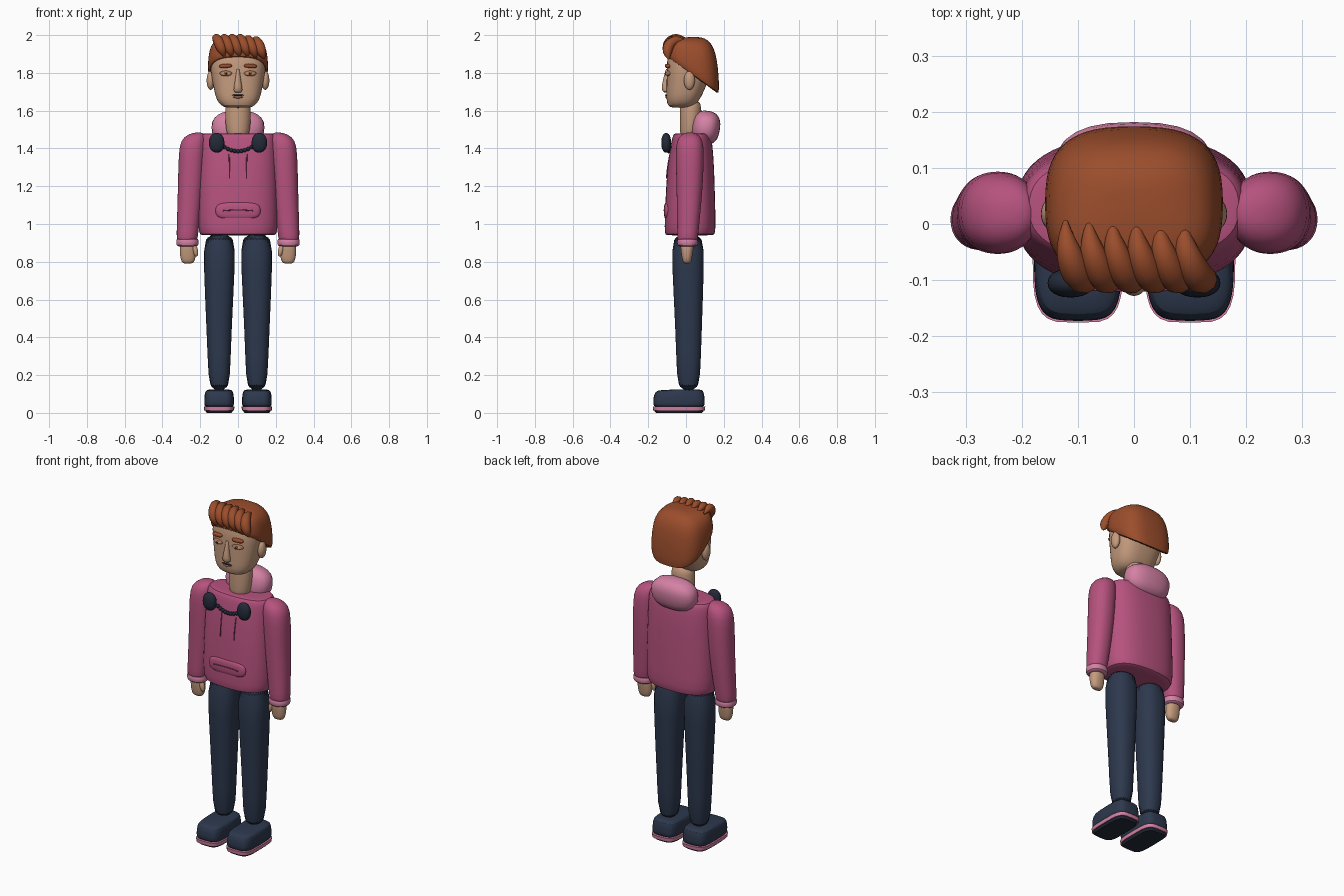
import bpy, bmesh
from math import sin, cos, pi, copysign
from mathutils import Vector, Euler

default = bpy.data.objects.get("Cube")
if default:
    bpy.data.objects.remove(default)


def material(name, r, g, b):
    m = bpy.data.materials.new(name)
    m.use_nodes = True
    m.diffuse_color = (r, g, b, 1)
    m.node_tree.nodes["Principled BSDF"].inputs["Base Color"].default_value = (r, g, b, 1)
    return m


SKIN = material("skin", .56, .33, .21)
LIP = material("lip", .36, .16, .10)
HAIR = material("auburn hair", .33, .075, .025)
PINK = material("sweatshirt pink", .47, .085, .21)
ROSE = material("trim pink", .66, .22, .37)
SEAM = material("seam pink", .25, .05, .12)
NAVY = material("navy cloth", .026, .04, .075)
DARK = material("dark navy", .017, .023, .04)
EYE = material("eye amber", .42, .15, .05)


def power(v, n):
    """Signed power that squares off a circle."""
    return copysign(abs(v) ** (2 / n), v)


def finish(name, bm, mat, levels=0):
    bmesh.ops.recalc_face_normals(bm, faces=bm.faces)
    me = bpy.data.meshes.new(name)
    bm.to_mesh(me)
    bm.free()
    me.materials.append(mat)
    ob = bpy.data.objects.new(name, me)
    bpy.context.collection.objects.link(ob)
    if levels:
        ob.modifiers.new("smooth", "SUBSURF").levels = levels
        ob.modifiers["smooth"].render_levels = levels
    for o in bpy.context.selected_objects:
        o.select_set(False)
    ob.select_set(True)
    bpy.context.view_layer.objects.active = ob
    bpy.ops.object.shade_smooth_by_angle(angle=pi / 4)
    return ob


def loft(name, rings, mat, n=2, side=1, seg=28, levels=1):
    """Skin rings of (z, centre x, centre y, radius x, radius y[, back tilt])."""
    bm = bmesh.new()
    loops = []
    for z, cx, cy, rx, ry, *tilt in rings:
        slope = tilt[0] if tilt else 0
        loop = []
        for i in range(seg):
            a = 2 * pi * i / seg
            dy = ry * power(sin(a), n)
            loop.append(bm.verts.new((side * (cx + rx * power(cos(a), n)), cy + dy, z - slope * dy)))
        loops.append(loop)
    for lo, hi in zip(loops, loops[1:]):
        for i in range(seg):
            j = (i + 1) % seg
            bm.faces.new((lo[i], lo[j], hi[j], hi[i]))
    bm.faces.new(loops[0])
    bm.faces.new(loops[-1])
    return finish(name, bm, mat, levels)


def blob(name, loc, size, mat, n=2, rot=(0, 0, 0), seg=24):
    """Ellipsoid, boxier as n grows."""
    bm = bmesh.new()
    bmesh.ops.create_uvsphere(bm, u_segments=seg, v_segments=seg // 2, radius=1)
    turn = Euler(rot).to_matrix()
    for v in bm.verts:
        v.co = turn @ Vector([power(c, n) * s for c, s in zip(v.co, size)]) + Vector(loc)
    return finish(name, bm, mat)


def tube(name, points, mat, depth, radii=None):
    """Round strand along a smooth path, turned into a mesh."""
    cu = bpy.data.curves.new(name, "CURVE")
    cu.dimensions = "3D"
    cu.bevel_depth = depth
    cu.bevel_resolution = 3
    cu.use_fill_caps = True
    sp = cu.splines.new("NURBS")
    sp.points.add(len(points) - 1)
    for i, p in enumerate(points):
        sp.points[i].co = (*p, 1)
        sp.points[i].radius = radii[i] if radii else 1
    sp.use_endpoint_u = True
    sp.order_u = 3
    cu.materials.append(mat)
    ob = bpy.data.objects.new(name, cu)
    bpy.context.collection.objects.link(ob)
    for o in bpy.context.selected_objects:
        o.select_set(False)
    ob.select_set(True)
    bpy.context.view_layer.objects.active = ob
    bpy.ops.object.convert(target="MESH")
    bpy.ops.object.shade_smooth_by_angle(angle=pi / 3)


# Sweatshirt body
loft("sweatshirt", [(.94, 0, .02, .19, .12), (.942, 0, .02, .2, .13), (.97, 0, .022, .213, .137),
                    (1.1, 0, .022, .213, .133), (1.3, 0, .025, .207, .125), (1.42, 0, .03, .203, .111),
                    (1.46, 0, .03, .2, .103), (1.48, 0, .03, .19, .093), (1.48, 0, .03, .17, .08)], PINK, 2.5)
blob("hood", (0, .105, 1.51), (.14, .075, .09), ROSE, 2.5, (-.15, 0, 0))
blob("front_pocket", (0, -.095, 1.07), (.12, .022, .047), PINK, 3)
tube("pocket_seam", [(-.08, -.116, 1.07), (0, -.119, 1.078), (.08, -.116, 1.07)], SEAM, .003)

# Neck and head
loft("neck", [(1.44, 0, .02, .04, .04), (1.47, 0, .02, .058, .052), (1.53, 0, .025, .068, .058),
              (1.62, 0, .025, .068, .058), (1.66, 0, .02, .06, .05)], SKIN)
loft("head", [(1.615, 0, -.03, .06, .045), (1.625, 0, -.025, .09, .072), (1.66, 0, -.015, .117, .09),
              (1.72, 0, 0, .129, .103), (1.8, 0, .015, .145, .118), (1.88, 0, .02, .149, .122),
              (1.94, 0, .02, .125, .1), (1.96, 0, .02, .07, .06)], SKIN, 2.6)

# Nose and mouth
loft("nose", [(1.695, 0, -.1, .012, .012), (1.7, 0, -.104, .024, .02), (1.72, 0, -.108, .024, .024),
              (1.77, 0, -.102, .013, .018), (1.83, 0, -.095, .009, .012)], SKIN, seg=16)
blob("mouth_line", (0, -.104, 1.682), (.032, .008, .004), DARK)
blob("lower_lip", (0, -.101, 1.672), (.026, .009, .007), LIP)

# Hair cap, low at the nape, with a tilted hairline
loft("hair_cap", [(1.79, 0, .035, .13, .12, .74), (1.785, 0, .035, .155, .14, .72), (1.82, 0, .036, .161, .14, .6),
                  (1.88, 0, .036, .158, .135, .42), (1.935, 0, .036, .148, .122, .25),
                  (1.97, 0, .038, .12, .097, .12), (1.987, 0, .04, .07, .057, 0),
                  (1.99, 0, .04, .015, .015, 0)], HAIR, 2.8)

# Swept fringe
for i in range(6):
    x = -.122 + .042 * i
    drop = .006 * max(0, i - 3)
    tube(f"fringe_lock_{i + 1}",
         [(x, .005, 1.975 - drop), (x, -.02, 1.985 - drop), (x + .008, -.06, 1.985 - drop),
          (x + .025, -.095, 1.955 - drop), (x + .042, -.1, 1.91 - drop), (x + .05, -.09, 1.885 - drop)],
         HAIR, .028, (.15, .5, .9, 1.05, .85, .1))

# Bead necklace between the ear pads
for i in range(9):
    t = i / 4 - 1
    blob(f"bead_{i + 1}", (.072 * t, -.092 + .006 * t * t, 1.385 + .022 * t * t), (.011, .011, .011), DARK, seg=12)

for s, side in ((1, "left"), (-1, "right")):
    # Face features
    blob(side + "_ear", (s * .145, .018, 1.76), (.021, .029, .05), SKIN)
    blob(side + "_brow", (s * .066, -.097, 1.837), (.034, .014, .011), HAIR, 2.6, (0, s * .06, s * .15))
    blob(side + "_eyelid", (s * .064, -.093, 1.797), (.034, .013, .015), LIP, rot=(0, 0, s * .15))
    blob(side + "_eyeball", (s * .064, -.096, 1.795), (.028, .013, .011), SKIN, rot=(0, 0, s * .15))
    blob(side + "_iris", (s * .063, -.106, 1.796), (.012, .005, .01), EYE, seg=16)
    blob(side + "_pupil", (s * .063, -.11, 1.796), (.005, .003, .005), DARK, seg=12)

    # Ear pad and drawstring
    blob(side + "_ear_pad", (s * .113, -.105, 1.43), (.041, .026, .052), DARK, 2.2)
    tube(side + "_drawstring", [(s * .047, -.085, 1.37), (s * .045, -.1, 1.3), (s * .045, -.103, 1.24)], SEAM, .003)

    # Sleeve, cuff and hand
    loft(side + "_sleeve", [(1.485, .21, .02, .015, .015), (1.475, .22, .02, .045, .045),
                            (1.445, .235, .02, .068, .069), (1.38, .243, .02, .072, .076),
                            (1.2, .25, .02, .068, .07), (1.0, .264, .012, .06, .059),
                            (.92, .27, .008, .056, .054), (.9, .27, .008, .05, .05)], PINK, 2.2, s)
    loft(side + "_cuff", [(.88, .268, .008, .048, .043), (.885, .268, .008, .058, .054),
                          (.905, .268, .008, .06, .056), (.92, .268, .008, .058, .054),
                          (.925, .268, .008, .048, .043)], ROSE, 2.2, s)
    loft(side + "_hand", [(.79, .265, .005, .022, .014), (.8, .265, .005, .036, .024),
                          (.84, .265, .005, .044, .03), (.88, .266, .006, .042, .036),
                          (.9, .266, .006, .038, .034)], SKIN, 2.3, s, 20)
    blob(side + "_thumb", (s * .226, -.012, .86), (.014, .015, .034), SKIN, rot=(0, s * .2, 0), seg=16)

    # Trouser leg
    loft(side + "_trouser_leg", [(.1, .099, .013, .055, .06), (.3, .1, .014, .061, .065),
                                 (.55, .1, .013, .072, .075), (.75, .099, .011, .081, .083),
                                 (.97, .098, .01, .088, .09)], NAVY, 2.3, s)

    # Shoe with pale sole rim and dark tread
    loft(side + "_shoe", [(.03, .1, -.037, .076, .133), (.04, .1, -.037, .079, .137), (.085, .1, -.037, .079, .136),
                          (.115, .1, -.035, .074, .128, -.02), (.125, .1, -.032, .06, .108, -.02)], NAVY, 4, s)
    loft(side + "_sole", [(.012, .1, -.037, .079, .137), (.033, .1, -.037, .081, .139)], ROSE, 4, s, levels=0)
    loft(side + "_tread", [(0, .1, -.037, .066, .122), (.013, .1, -.037, .074, .132)], DARK, 4, s, levels=0)
